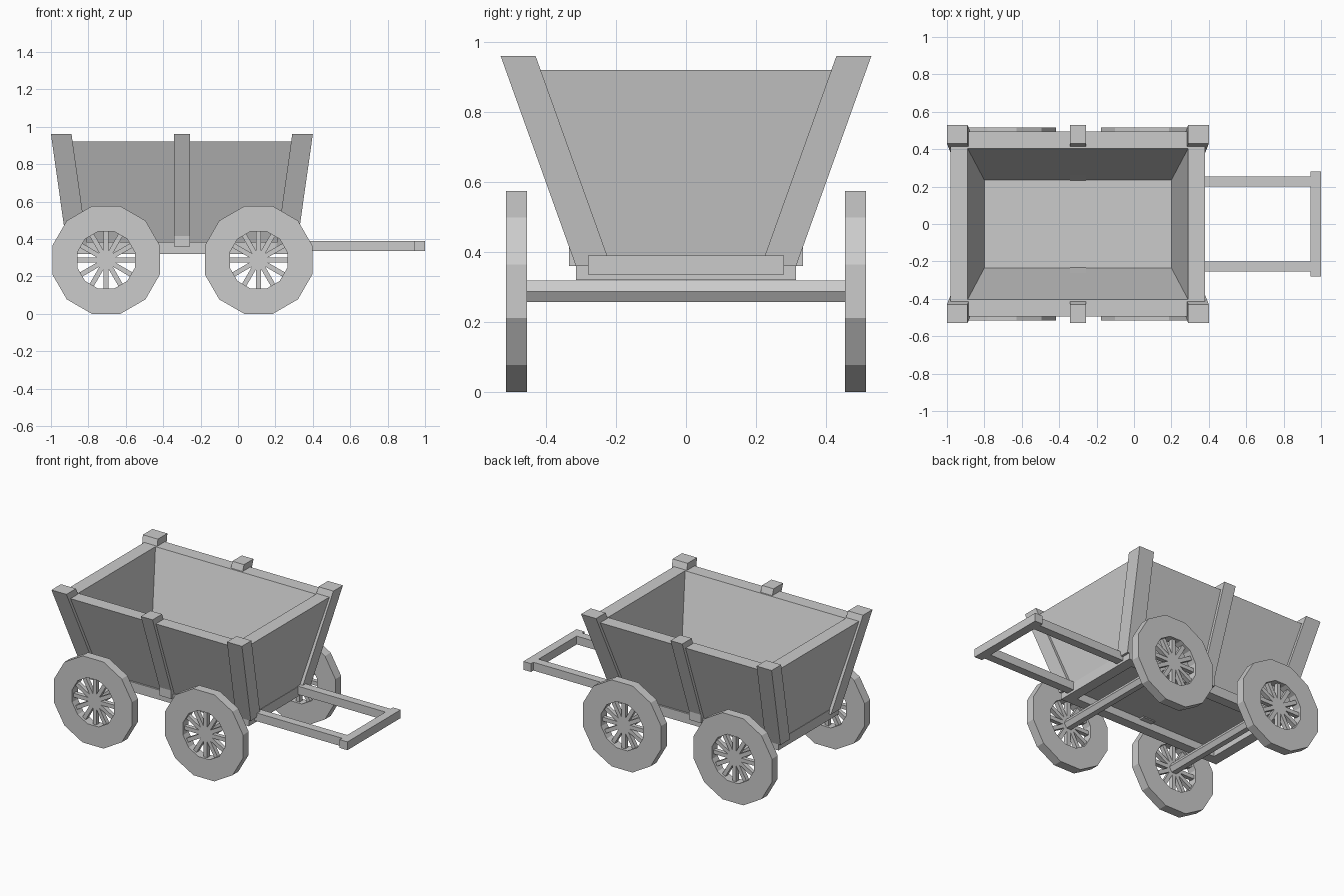
import bpy, bmesh
from math import pi, cos, sin

if "Cube" in bpy.data.objects:
    bpy.data.objects.remove(bpy.data.objects["Cube"])

CX = -0.3  # centre of the cart body along x


def make(name, verts, faces):
    bm = bmesh.new()
    vs = [bm.verts.new(v) for v in verts]
    for f in faces:
        bm.faces.new([vs[i] for i in f])
    bmesh.ops.recalc_face_normals(bm, faces=bm.faces)
    me = bpy.data.meshes.new(name)
    bm.to_mesh(me)
    bm.free()
    ob = bpy.data.objects.new(name, me)
    bpy.context.collection.objects.link(ob)
    return ob


def rect(x0, x1, y0, y1, z):
    return [(x0, y0, z), (x1, y0, z), (x1, y1, z), (x0, y1, z)]


def loft(name, rings):
    """Skin equal-sized rings and cap both ends."""
    n = len(rings[0])
    verts = [v for r in rings for v in r]
    faces = [[k * n + i, k * n + (i + 1) % n, (k + 1) * n + (i + 1) % n, (k + 1) * n + i]
             for k in range(len(rings) - 1) for i in range(n)]
    faces += [list(range(n)), list(range(len(verts) - n, len(verts)))]
    return make(name, verts, faces)


def box(name, x0, x1, y0, y1, z0, z1):
    return loft(name, [rect(x0, x1, y0, y1, z0), rect(x0, x1, y0, y1, z1)])


def body_ring(hx, hy, z):
    return rect(CX - hx, CX + hx, -hy, hy, z)


# Flared tub with thick walls and a floor
loft("tub", [body_ring(0.595, 0.298, 0.37), body_ring(0.68, 0.495, 0.92),
             body_ring(0.59, 0.405, 0.92), body_ring(0.5, 0.235, 0.41)])

# Base frame rails
for s in (-1, 1):
    y0, y1 = sorted((s * 0.25, s * 0.315))
    box("frame_side_rail", CX - 0.6, CX + 0.6, y0, y1, 0.32, 0.385)
    x0, x1 = sorted((CX + s * 0.53, CX + s * 0.6))
    box("frame_end_rail", x0, x1, -0.25, 0.25, 0.32, 0.385)


# Leaning posts: four corners and one in the middle of each side
def post(name, xt, xb, sy):
    def ring(x, y0, y1, z):
        return rect(x[0], x[1], sy * y0, sy * y1, z)
    loft(name, [ring(xb, 0.215, 0.315, 0.36), ring(xt, 0.43, 0.53, 0.96)])


for sy in (-1, 1):
    for sx in (-1, 1):
        post("corner_post", (CX + sx * 0.59, CX + sx * 0.70),
             (CX + sx * 0.505, CX + sx * 0.615), sy)
    mid = (CX - 0.043, CX + 0.043)
    post("middle_post", mid, mid, sy)
    y0, y1 = sorted((sy * 0.24, sy * 0.335))
    box("middle_post_foot", *mid, y0, y1, 0.36, 0.43)

# Pull handle
for s in (-1, 1):
    y0, y1 = sorted((s * 0.2, s * 0.255))
    box("handle_shaft", 0.25, 0.945, y0, y1, 0.335, 0.39)
box("handle_crossbar", 0.943, 1.0, -0.28, 0.28, 0.335, 0.39)


# Running gear
WZ = 0.2875


def circle(cx, y, r, n, phase):
    return [(cx + r * cos(phase + 2 * pi * i / n), y, WZ + r * sin(phase + 2 * pi * i / n))
            for i in range(n)]


def wheel_rim(cx, y0, y1):
    n, ro, ri = 12, 0.2976, 0.159
    rings = [circle(cx, y, r, n, pi / 12) for y, r in ((y0, ro), (y1, ro), (y1, ri), (y0, ri))]
    faces = [[k * n + i, k * n + (i + 1) % n, (k + 1) % 4 * n + (i + 1) % n, (k + 1) % 4 * n + i]
             for k in range(4) for i in range(n)]
    make("wheel_rim", [v for r in rings for v in r], faces)


for cx in (-0.705, 0.11):
    loft("axle", [circle(cx, y, 0.035, 6, 0) for y in (-0.49, 0.49)])
    for s in (-1, 1):
        yc = s * 0.485
        wheel_rim(cx, yc - 0.03, yc + 0.03)
        # Six bars through the hub make twelve spokes
        for i in range(6):
            bar = box("spoke_pair", -0.165, 0.165, -0.014, 0.014, -0.013, 0.013)
            bar.location = (cx, yc, WZ)
            bar.rotation_euler = (0, i * pi / 6, 0)
